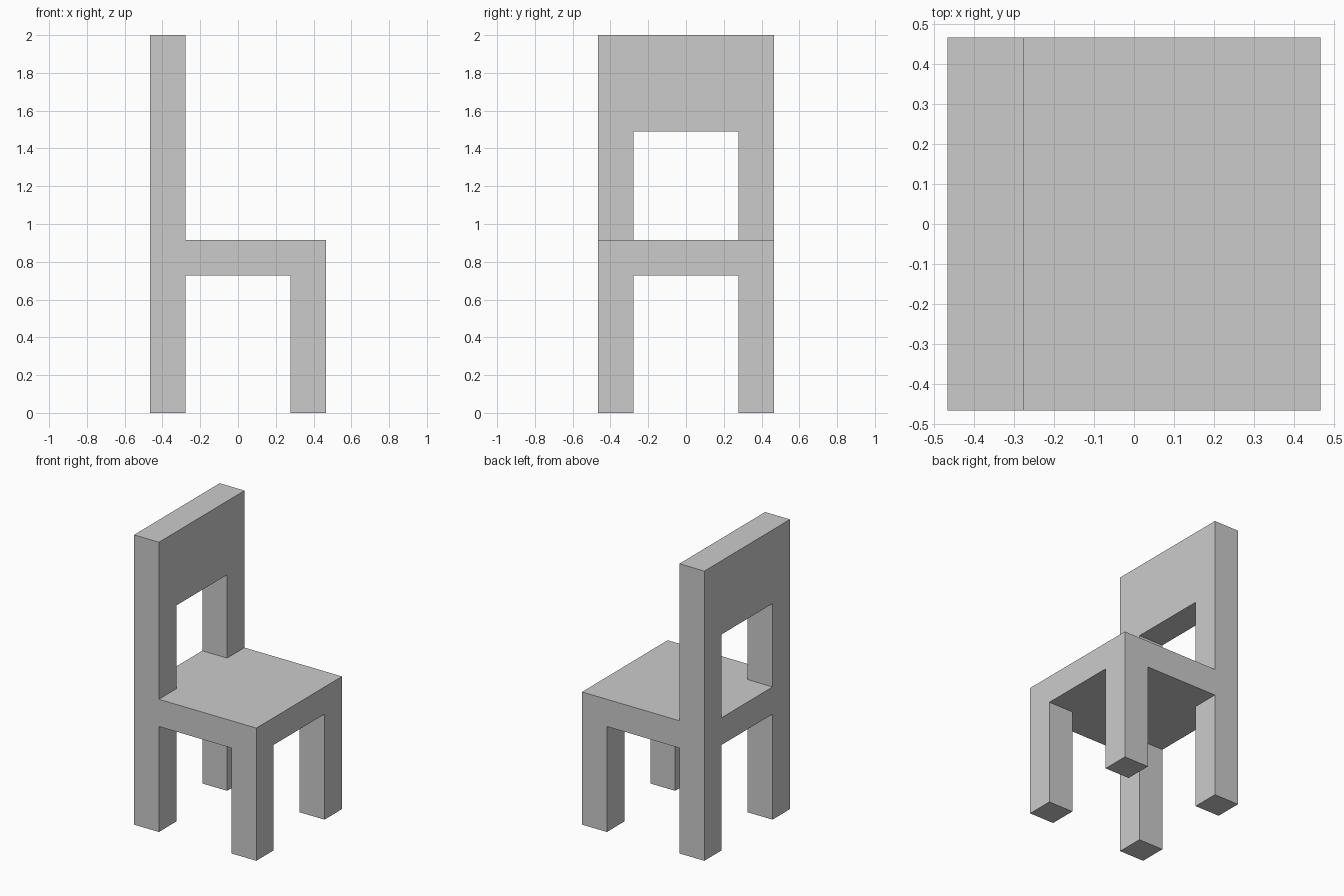
import bpy

if "Cube" in bpy.data.objects:
    bpy.data.objects.remove(bpy.data.objects["Cube"])

HALF = 0.467      # half width and depth of the chair
INNER = 0.277     # inner edge of legs and posts
SEAT_LOW, SEAT_TOP = 0.728, 0.916
PANEL_LOW, TOP = 1.491, 2.0

grey = bpy.data.materials.new("light_grey")
grey.diffuse_color = (0.6, 0.6, 0.6, 1)
grey.use_nodes = True
grey.node_tree.nodes["Principled BSDF"].inputs["Base Color"].default_value = grey.diffuse_color


def box(name, x, y, z):
    """Flat-shaded box spanning the given (low, high) ranges."""
    bpy.ops.mesh.primitive_cube_add(size=1)
    ob = bpy.context.object
    ob.name = name
    spans = (x, y, z)
    for v in ob.data.vertices:
        v.co = [lo if c < 0 else hi for c, (lo, hi) in zip(v.co, spans)]
    ob.data.materials.append(grey)
    return ob


back = (-HALF, -INNER)
inside = (-INNER, INNER)
full = (-HALF, HALF)

# Seat slab, butted against the back frame
box("seat", (-INNER, HALF), full, (SEAT_LOW, SEAT_TOP))

# Legs and full-height back posts on both sides
for side, y in (("near", (-HALF, -INNER)), ("far", (INNER, HALF))):
    box("front_leg_" + side, (INNER, HALF), y, (0, SEAT_LOW))
    box("back_post_" + side, back, y, (0, PANEL_LOW))

# Rail behind the seat and solid upper backrest
box("back_rail", back, inside, (SEAT_LOW, SEAT_TOP))
box("backrest", back, full, (PANEL_LOW, TOP))
